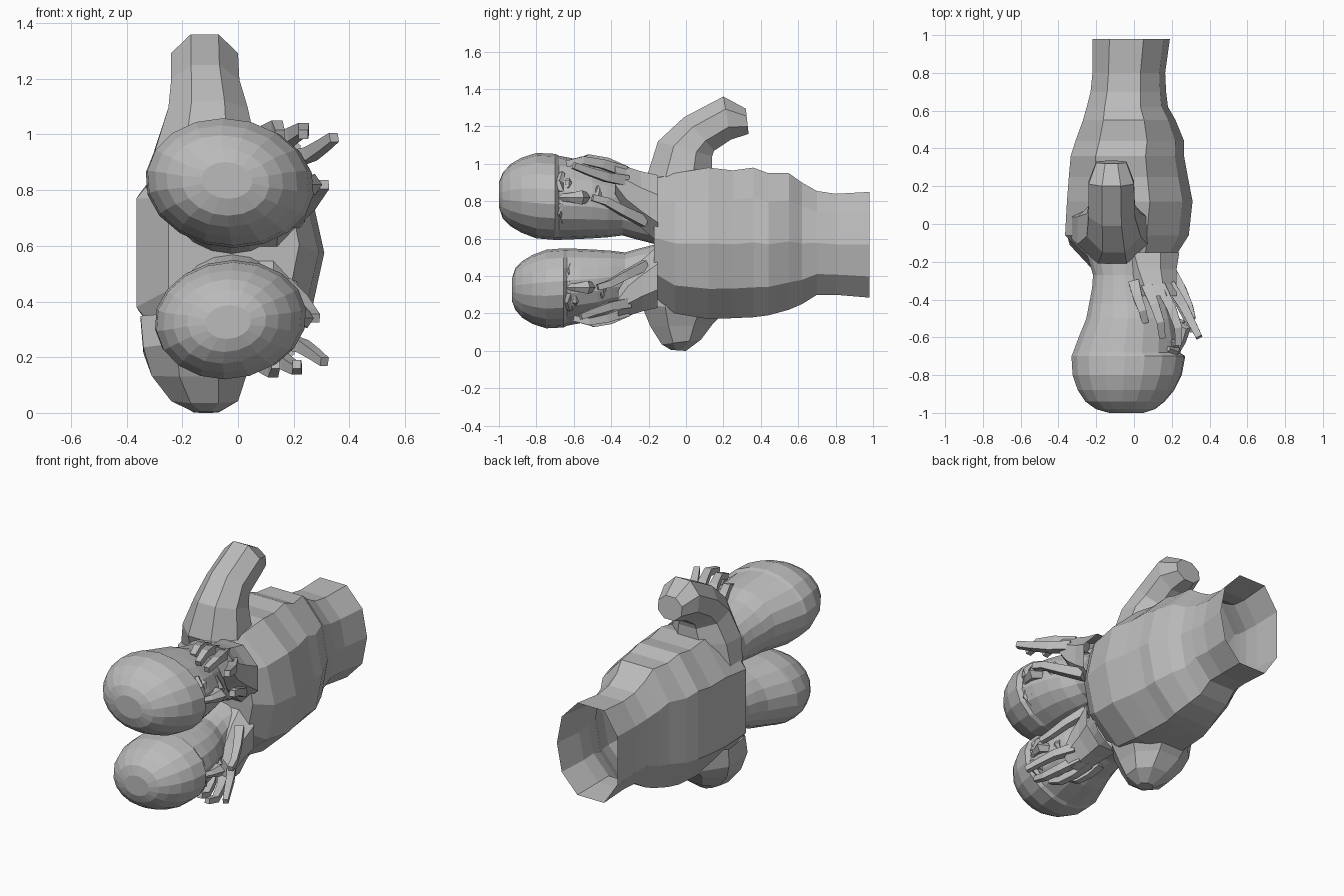
import bpy, bmesh, math
from mathutils import Matrix, Vector

if "Cube" in bpy.data.objects:
    bpy.data.objects.remove(bpy.data.objects["Cube"])

grey = bpy.data.materials.new("stone grey")
grey.use_nodes = True
grey.diffuse_color = (0.5, 0.5, 0.5, 1)
grey.node_tree.nodes["Principled BSDF"].inputs["Base Color"].default_value = (0.5, 0.5, 0.5, 1)

UPPER = Matrix.Identity(4)


def loft(name, rings, caps=(True, True), matrix=UPPER):
    """Skin a list of point rings with quads."""
    bm = bmesh.new()
    loops = [[bm.verts.new(p) for p in ring] for ring in rings]
    n = len(loops[0])
    for a, b in zip(loops, loops[1:]):
        for i in range(n):
            j = (i + 1) % n
            bm.faces.new((a[i], a[j], b[j], b[i]))
    for use, ring in zip(caps, (loops[0], loops[-1])):
        if use:
            bm.faces.new(ring)
    bm.transform(matrix)
    bmesh.ops.recalc_face_normals(bm, faces=bm.faces)
    mesh = bpy.data.meshes.new(name)
    bm.to_mesh(mesh)
    bm.free()
    mesh.materials.append(grey)
    obj = bpy.data.objects.new(name, mesh)
    bpy.context.collection.objects.link(obj)


def section(shape, left, right, low, high):
    """Fit a unit outline between two x limits and two (y, z) points."""
    return [(left + (right - left) * u,
             low[0] + (high[0] - low[0]) * v,
             low[1] + (high[1] - low[1]) * v) for u, v in shape]


def upright(shape, rows):
    """Rows of y, left, right, bottom, top."""
    return [section(shape, l, r, (y, b), (y, t)) for y, l, r, b, t in rows]


def rounded(n, lean=0.0):
    """Unit circle of n sides that fills its box; lean shears the top to the left."""
    pts = []
    grow = 0.5 / math.cos(math.pi / n)
    for i in range(n):
        a = 2 * math.pi * (i + 0.5) / n
        c, s = grow * math.cos(a), grow * math.sin(a)
        pts.append((0.5 + c - lean * s, 0.5 + s))
    return pts


def tube(name, path, radii, matrix, sides=5):
    pts = [Vector(p) for p in path]
    rings = []
    for i, p in enumerate(pts):
        d = pts[min(i + 1, len(pts) - 1)] - pts[max(i - 1, 0)]
        rot = d.to_track_quat("Z", "Y")
        rings.append([p + rot @ Vector((math.cos(a), math.sin(a), 0)) * radii[i]
                      for a in (2 * math.pi * (k + 0.5) / sides for k in range(sides))])
    loft(name, rings, matrix=matrix)


# Torso: ridged on one side, flat on the other, open at the waist
half = [(0.92, 0.80), (0.66, 1), (0.22, 1), (0, 0.76)]
ridged = [(1, 0.5)] + half + [(0, 0.5)] + [(u, 1 - v) for u, v in reversed(half)]
loft("torso", upright(ridged, [
    (-.17, -.25, .22, .29, .92),
    (-.06, -.365, .29, .20, .95),
    (.12, -.355, .31, .17, .98),
    (.25, -.345, .285, .175, .965),
    (.36, -.335, .265, .18, .98),
    (.44, -.31, .265, .19, .95),
    (.55, -.27, .22, .22, .95),
    (.62, -.25, .18, .25, .90),
    (.70, -.23, .17, .30, .855),
    (.80, -.22, .165, .30, .84),
    (.98, -.22, .19, .285, .85)]), caps=(True, False))

# Bent arm stump above, short stump below; both roots run into the torso
octagon = rounded(8)
loft("upper_arm", [section(octagon, *r) for r in (
    (-.33, .09, (-.16, .80), (.12, .82)),
    (-.30, .07, (-.21, .93), (.14, .95)),
    (-.25, .035, (-.15, 1.12), (.14, 1.04)),
    (-.24, .005, (-.01, 1.25), (.15, 1.07)),
    (-.24, .0, (.20, 1.36), (.24, 1.13)),
    (-.20, -.04, (.32, 1.295), (.335, 1.16)))], caps=(False, True))
loft("lower_arm", [section(octagon, *r) for r in (
    (-.35, .09, (-.19, .36), (.20, .32)),
    (-.34, .07, (-.24, .25), (.20, .20)),
    (-.31, .03, (-.19, .13), (.14, .14)),
    (-.24, .0, (-.13, .035), (.08, .06)),
    (-.16, -.07, (-.08, .005), (.0, .0)))], caps=(False, True))

# The lower head and hand are a smaller mirrored copy of the upper ones
LOWER = (Matrix.Translation((0, -.18, .57)) @ Matrix.Diagonal((.9, .915, -.92, 1))
         @ Matrix.Translation((0, .18, -.57)))

for side, m in (("upper", UPPER), ("lower", LOWER)):
    # Head and neck, with a small step at the hairline on the face side
    loft(side + "_head", upright(rounded(18, 0.06), [
        (-1.0, -.13, .05, .77, .90),
        (-.98, -.20, .11, .71, .95),
        (-.94, -.255, .16, .67, .995),
        (-.88, -.295, .21, .635, 1.03),
        (-.80, -.322, .25, .605, 1.055),
        (-.70, -.328, .268, .597, 1.05),
        (-.68, -.32, .24, .597, 1.04),
        (-.60, -.29, .235, .60, 1.025),
        (-.50, -.25, .215, .605, 1.005),
        (-.42, -.235, .19, .61, .97),
        (-.34, -.22, .15, .62, .95),
        (-.27, -.215, .14, .60, .935),
        (-.15, -.25, .18, .57, .93)]), caps=(True, False), matrix=m)

    # Face
    tube(side + "_nose", [(.22, -.68, .82), (.25, -.62, .82), (.265, -.56, .82), (.22, -.54, .82)],
         (.02, .025, .04, .03), m)
    tube(side + "_mouth", [(.18, -.47, .76), (.205, -.47, .82), (.18, -.47, .88)],
         (.01, .025, .01), m)
    for s in (-1, 1):
        tube(side + "_brow", [(.23, -.67, .82 + s * .03), (.215, -.68, .82 + s * .08),
                              (.18, -.66, .82 + s * .13)], (.02, .025, .015), m)
        tube(side + "_eye", [(.22, -.63, .82 + s * .05), (.205, -.63, .82 + s * .08),
                             (.175, -.63, .82 + s * .11)], (.008, .022, .008), m)

    # Palm spreading from the chest
    loft(side + "_palm", upright(octagon, [
        (-.15, -.10, .24, .58, .94),
        (-.24, -.06, .225, .66, .96),
        (-.32, -.02, .225, .74, .985),
        (-.38, .04, .225, .84, 1.01)]), caps=(False, True), matrix=m)

    # Fingers curling over the face
    fingers = {
        "little_finger": [(.0, -.31, .95), (.02, -.39, .99), (.045, -.46, 1.01), (.06, -.52, .99)],
        "ring_finger": [(.07, -.33, .96), (.11, -.43, 1.01), (.14, -.52, 1.03), (.15, -.60, 1.0)],
        "middle_finger": [(.14, -.33, .96), (.20, -.45, 1.0), (.235, -.55, 1.02), (.235, -.64, 1.0)],
        "index_finger": [(.19, -.32, .91), (.26, -.43, .93), (.305, -.52, .96), (.345, -.60, .99)],
        "thumb": [(.18, -.22, .69), (.25, -.34, .75), (.29, -.43, .80), (.31, -.50, .82)]}
    for finger, path in fingers.items():
        tube(side + "_" + finger, path, (.04, .034, .029, .024), m, sides=4)
